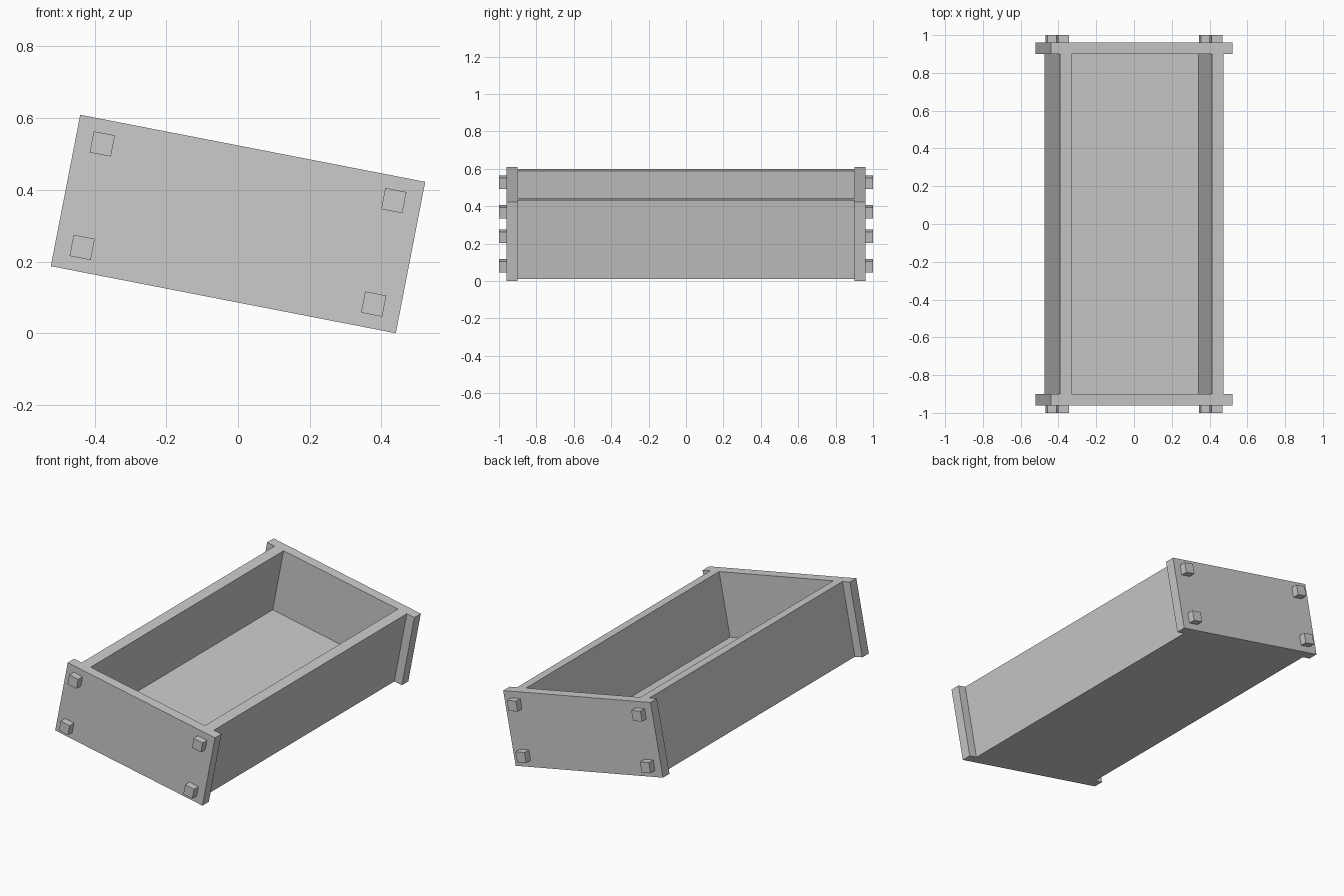
import bpy
from math import radians
from mathutils import Matrix

if "Cube" in bpy.data.objects:
    bpy.data.objects.remove(bpy.data.objects["Cube"])

W, H = 0.98, 0.43              # end board width and height
WALL, FLOOR = 0.06, 0.055      # board thicknesses
OUT = 0.44                     # outer face of the side boards
TILT = Matrix.Translation((0, 0, 0.305)) @ Matrix.Rotation(radians(11), 4, 'Y')


def box(name, centre, size):
    """Box in the crate's own axes, then tilted with the whole crate."""
    bpy.ops.mesh.primitive_cube_add(size=1)
    ob = bpy.context.object
    ob.name = name
    ob.data.transform(TILT @ Matrix.Translation(centre) @ Matrix.Diagonal((*size, 1)))
    return ob


# Floor board between the side boards
box("floor", (0, 0, -H / 2 + FLOOR / 2), (2 * (OUT - WALL), 1.8, FLOOR))

# Long side boards
for s, side in ((-1, "left"), (1, "right")):
    box(f"{side}_side", (s * (OUT - WALL / 2), 0, 0), (WALL, 1.8, H))

# End boards with four square pegs each
for e, end in ((-1, "front"), (1, "back")):
    box(f"{end}_board", (0, e * 0.93, 0), (W, 0.06, H))
    for s, side in ((-1, "left"), (1, "right")):
        for v, level in ((-1, "lower"), (1, "upper")):
            box(f"{end}_{side}_{level}_peg", (s * 0.414, e * 0.98, v * 0.147),
                (0.06, 0.04, 0.06))
